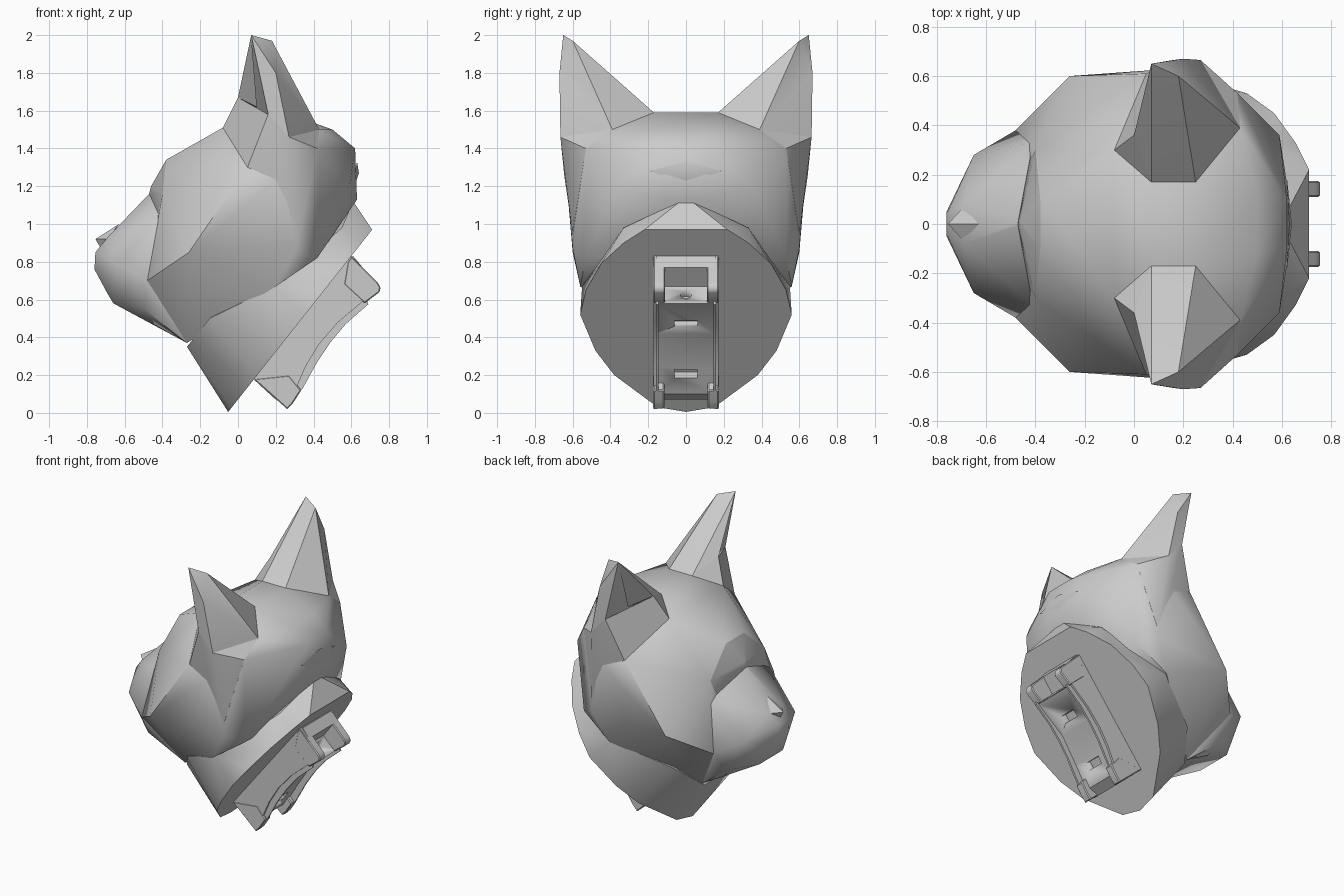
import bpy, bmesh, math
from mathutils import Vector, Matrix

if "Cube" in bpy.data.objects:
    bpy.data.objects.remove(bpy.data.objects["Cube"])

grey = bpy.data.materials.new("plain grey")
grey.use_nodes = True
TONE = (0.6, 0.6, 0.6, 1)
grey.diffuse_color = TONE
grey.node_tree.nodes["Principled BSDF"].inputs["Base Color"].default_value = TONE


def finish(name, bm, angle=30):
    bmesh.ops.recalc_face_normals(bm, faces=bm.faces)
    mesh = bpy.data.meshes.new(name)
    bm.to_mesh(mesh)
    bm.free()
    mesh.materials.append(grey)
    ob = bpy.data.objects.new(name, mesh)
    bpy.context.collection.objects.link(ob)
    bpy.ops.object.select_all(action='DESELECT')
    ob.select_set(True)
    bpy.context.view_layer.objects.active = ob
    bpy.ops.object.shade_smooth_by_angle(angle=math.radians(angle))
    return ob


def mirrored(points):
    return points + [(x, -y, z) for x, y, z in points if y]


def faceted(name, points):
    """Faceted solid wrapped around a few corner points."""
    bm = bmesh.new()
    for p in points:
        bm.verts.new(p)
    res = bmesh.ops.convex_hull(bm, input=bm.verts)
    spare = {v for v in res["geom_interior"] + res["geom_unused"]
             if isinstance(v, bmesh.types.BMVert)}
    bmesh.ops.delete(bm, geom=list(spare), context='VERTS')
    return finish(name, bm, 36)


def slab(name, profile, y0, y1, bevel=0):
    """Side profile in x and z, extruded from y0 to y1."""
    bm = bmesh.new()
    face = bm.faces.new([bm.verts.new((x, y0, z)) for x, z in profile])
    res = bmesh.ops.extrude_face_region(bm, geom=[face])
    top = [v for v in res["geom"] if isinstance(v, bmesh.types.BMVert)]
    bmesh.ops.translate(bm, verts=top, vec=(0, y1 - y0, 0))
    if bevel:
        bmesh.ops.bevel(bm, geom=bm.edges[:], offset=bevel, segments=1, affect='EDGES')
    return finish(name, bm)


def cut(ob, cutter):
    cutter.hide_render = True
    mod = ob.modifiers.new("cut", 'BOOLEAN')
    mod.object = cutter
    mod.operation = 'DIFFERENCE'
    mod.solver = 'EXACT'
    bpy.context.view_layer.objects.active = ob
    bpy.ops.object.modifier_apply(modifier=mod.name)
    bpy.data.objects.remove(cutter)


# Skull with brow, cheeks and back of the head
faceted("skull", mirrored([
    (-.38, .1, 1.34), (-.4, .3, 1.16), (-.08, .3, 1.51), (.07, .17, 1.59),
    (.25, .17, 1.59), (.43, .39, 1.5), (.5, .12, 1.5), (.62, .1, 1.4),
    (.63, .1, 1.13), (.59, .36, 1.2), (.42, .53, 1.4), (.05, .61, 1.3),
    (.23, .635, 1.26), (-.26, .6, .85), (.31, .6, .87), (.42, .53, .82),
    (-.48, .38, .7), (.2, .56, .67), (-.27, .2, .37), (-.45, .2, .47)]))

# Muzzle and jaw
faceted("muzzle", mirrored([
    (-.76, .05, .76), (-.755, .05, .85), (-.69, .08, .93), (-.47, .01, 1.16),
    (-.65, .28, .79), (-.48, .38, .7), (-.41, .33, 1.03), (-.66, .13, .58),
    (-.69, .1, .63), (-.5, .28, .55), (-.27, .2, .37), (-.1, .3, .8)]))
faceted("brow_bridge", mirrored([
    (-.47, .01, 1.16), (-.46, .01, 1.2), (-.4, .05, 1.285), (-.38, .1, 1.34),
    (-.4, .3, 1.16), (-.41, .33, 1.03), (-.3, .1, 1.0)]))
faceted("nose", mirrored([
    (-.755, 0, .92), (-.69, .07, .92), (-.63, 0, 1.0), (-.72, 0, .86)]))

# Ears: a solid back, a thin inner flap, and roots blending into the head
TIP, FOLD, FRONT = (.07, .65, 2), (0, .36, 1.67), (-.08, .3, 1.51)
CROWN, OUTER, REAR = (.07, .17, 1.59), (.16, .665, 1.58), (.43, .39, 1.5)
RIDGE, CHEEK, DISH = (.27, .665, 1.46), (.05, .61, 1.3), (.1, .5, 1.62)
ear_parts = {
    "ear_back": [TIP, (.18, .6, 1.97), CROWN, (.25, .17, 1.59), REAR,
                 (.2, .67, 1.8), RIDGE, OUTER, (.2, .5, 1.4)],
    "ear_flap": [TIP, FOLD, CROWN, DISH],
    "ear_front_root": [FOLD, FRONT, CROWN, OUTER, CHEEK, (.15, .4, 1.4)],
    "ear_rear_root": [OUTER, RIDGE, REAR, CHEEK, (.23, .645, 1.26),
                      (.42, .53, 1.4), (.31, .6, .95), (.15, .3, 1.4)]}
for side, label in ((1, "left"), (-1, "right")):
    for part, points in ear_parts.items():
        faceted(label + "_" + part, [(x, side * y, z) for x, y, z in points])

# Neck ending in a flat slanted cut
rim = [(0, .005), (.15, .03), (.28, .13), (.38, .2), (.48, .33), (.56, .52),
       (.53, .65), (.45, .79), (.33, .9), (.22, .97), (.1, .97)]
faceted("neck", mirrored([(.79 * z - .056, y, z) for y, z in rim] + [
    (-.27, .18, .35), (.2, .55, .67), (-.15, .35, .5),
    (.61, .03, 1.12), (.55, .33, .98)]))

# Small ridge on the back of the head
faceted("back_ridge", mirrored([
    (.62, .19, 1.28), (.63, 0, 1.33), (.64, 0, 1.27), (.62, 0, 1.21)]))

# Mounting bracket: curved core, side walls with an inner lip, end prongs
core = slab("bracket_core", [
    (.08, .18), (.2, .07), (.27, .1), (.36, .25), (.47, .42), (.67, .58),
    (.585, .67), (.66, .77), (.61, .83), (.58, .82)], -.155, .155)
wall = [(.08, .18), (.26, .02), (.31, .135), (.36, .25), (.43, .365),
        (.53, .48), (.66, .59), (.73, .69), (.6, .83), (.58, .82)]
lip = [(.08, .18), (.25, .04), (.34, .125), (.42, .27), (.49, .374),
       (.57, .47), (.69, .575), (.6, .82)]
lower_prong = [(.08, .18), (.26, .02), (.29, .05), (.335, .12), (.27, .2)]
upper_prong = [(.58, .8), (.56, .68), (.67, .58), (.75, .64), (.755, .665), (.74, .69),
               (.6, .83)]
for side, label in ((1, "left"), (-1, "right")):
    slab(label + "_wall", wall, side * .15, side * .172)
    slab(label + "_lip", lip, side * .145, side * .158)
    slab(label + "_lower_prong", lower_prong, side * .115, side * .174, .006)
    slab(label + "_upper_prong", upper_prong, side * .11, side * .174, .006)

# Slots and screw hole in the bracket
turn = Vector((.785, 0, -.62)).to_track_quat('Z', 'Y').to_matrix().to_4x4()
for x, z in ((.33, .21), (.53, .48)):
    bm = bmesh.new()
    bmesh.ops.create_cube(bm, size=1, matrix=Matrix.Translation((x, 0, z)) @ turn
                          @ Matrix.Diagonal((.12, .05, .08, 1)))
    # Keep the long side of the slot across the bracket
    lo, hi = min(v.co.y for v in bm.verts), max(v.co.y for v in bm.verts)
    for v in bm.verts:
        v.co.y *= .12 / (hi - lo)
    cut(core, finish("slot_cutter", bm))
bm = bmesh.new()
bmesh.ops.create_cone(bm, cap_ends=True, segments=16, radius1=.03, radius2=.03, depth=.1,
                      matrix=Matrix.Translation((.63, 0, .63))
                      @ Vector((.7, 0, .7)).to_track_quat('Z', 'Y').to_matrix().to_4x4())
cut(core, finish("hole_cutter", bm))
